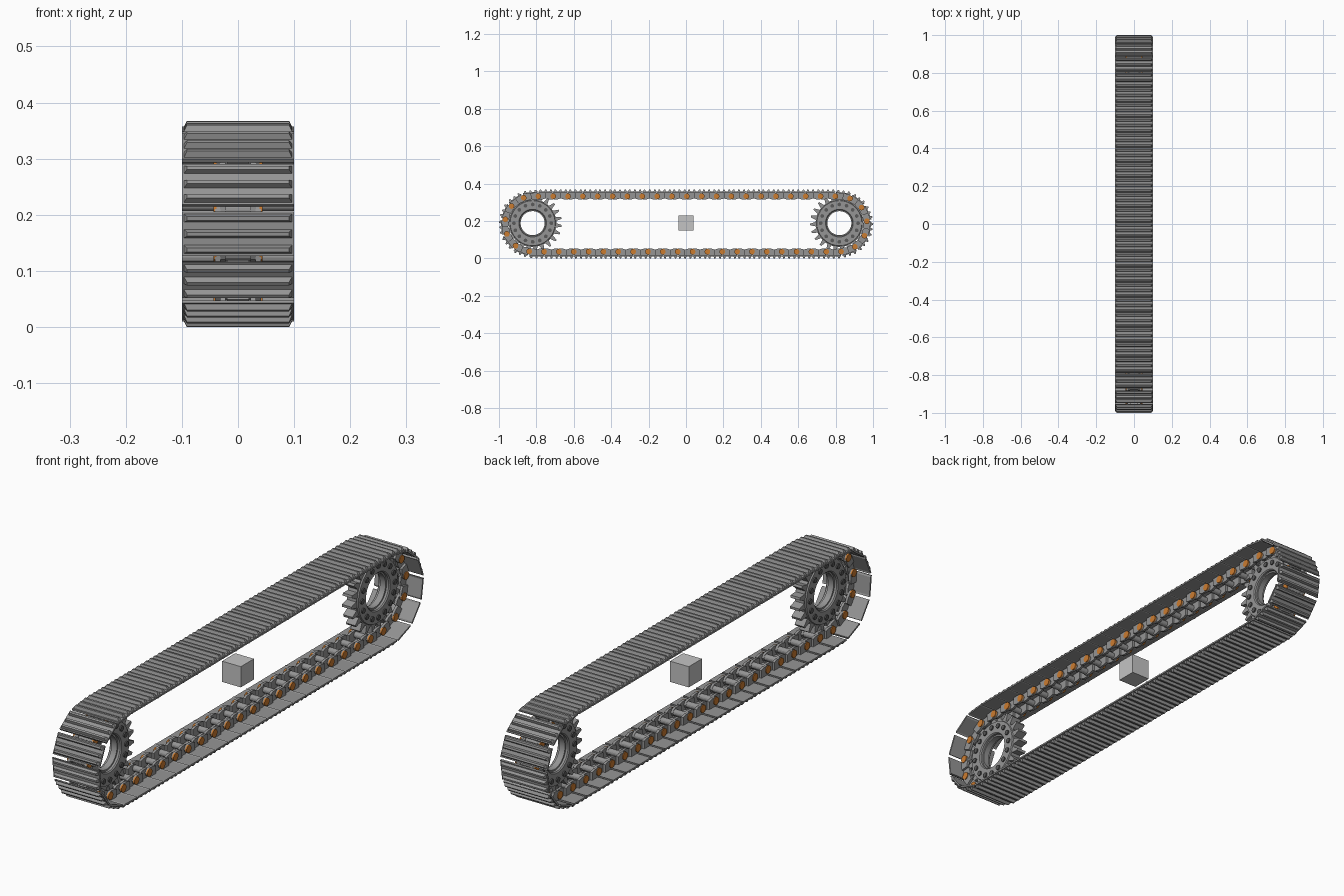
import bpy, bmesh, math
from mathutils import Matrix, Vector

if "Cube" in bpy.data.objects:
    bpy.data.objects.remove(bpy.data.objects["Cube"])


def material(name, rgb):
    m = bpy.data.materials.new(name)
    m.use_nodes = True
    m.diffuse_color = (*rgb, 1)
    m.node_tree.nodes["Principled BSDF"].inputs["Base Color"].default_value = (*rgb, 1)
    return m


STEEL = material("steel grey", (0.3, 0.3, 0.3))
DARK = material("dark bolt steel", (0.1, 0.1, 0.1))
ORANGE = material("orange pin", (0.6, 0.2, 0.03))
PALE = material("pale grey", (0.55, 0.55, 0.55))


def to_mesh(bm, name, mat):
    bmesh.ops.recalc_face_normals(bm, faces=bm.faces)
    me = bpy.data.meshes.new(name)
    bm.to_mesh(me)
    bm.free()
    me.materials.append(mat)
    return me


def place(name, me, matrix=Matrix()):
    ob = bpy.data.objects.new(name, me)
    ob.matrix_world = matrix
    bpy.context.collection.objects.link(ob)
    return ob


def skin(bm, loops, closed=False):
    """Join equal loops of points with quads; cap the ends unless closed."""
    rows = [[bm.verts.new(p) for p in loop] for loop in loops]
    n = len(rows[0])
    pairs = list(zip(rows, rows[1:])) + ([(rows[-1], rows[0])] if closed else [])
    for a, b in pairs:
        for i in range(n):
            bm.faces.new((a[i], a[(i + 1) % n], b[(i + 1) % n], b[i]))
    if not closed:
        bm.faces.new(rows[0])
        bm.faces.new(rows[-1])


def cylinder(bm, x0, x1, radius, y=0, z=0, sides=16):
    ring = [(y + radius * math.cos(math.tau * i / sides),
             z + radius * math.sin(math.tau * i / sides)) for i in range(sides)]
    skin(bm, [[(x, *p) for p in ring] for x in (x0, x1)])


# Track path: a stadium whose points are spaced by arc length
HALF, RADIUS, MID, LINKS = 0.82, 0.148, 0.1835, 53
PERIMETER = 4 * HALF + math.tau * RADIUS
PITCH = PERIMETER / LINKS


def path(s):
    quarter = math.pi * RADIUS / 2
    half_turn = PERIMETER / 2
    s %= PERIMETER
    sign = 1
    if s >= half_turn:
        s, sign = s - half_turn, -1
    if s < quarter:
        a = s / RADIUS
        y, z = -HALF - RADIUS * math.cos(a), RADIUS * math.sin(a)
    elif s < quarter + 2 * HALF:
        y, z = -HALF + s - quarter, RADIUS
    else:
        a = (s - quarter - 2 * HALF) / RADIUS
        y, z = HALF + RADIUS * math.sin(a), RADIUS * math.cos(a)
    return Vector((0, sign * y, MID + sign * z))


# Shoe: lipped plate with three chamfered grouser bars
bm = bmesh.new()
h = PITCH / 2
plate = [(-h, 0.017), (-h + 0.006, 0.019), (h - 0.006, 0.019), (h, 0.022),
         (h, 0.026), (-h, 0.025)]
skin(bm, [[(x, *p) for p in plate] for x in (-0.1, 0.1)])
for t in (-0.028, 0, 0.028):
    levels = []
    for n, half_x, half_t in ((0.024, 0.097, 0.008), (0.036, 0.091, 0.0035)):
        levels.append([(sx * half_x, t + st * half_t, n)
                       for sx, st in ((-1, -1), (1, -1), (1, 1), (-1, 1))])
    skin(bm, levels)
shoe = to_mesh(bm, "shoe", STEEL)

# Link: mirrored pair of cranked side plates, joined by a bushing
bm = bmesh.new()
for side in (-1, 1):
    for end, x0, x1 in ((-1, 0.022, 0.032), (1, 0.031, 0.041)):
        outline = [(-0.004, 0.02), (0.8, 0.02), (1.2, 0.012), (1.35, 0),
                   (1.2, -0.011), (0.95, -0.016), (0.4, -0.016), (-0.004, -0.011)]
        skin(bm, [[(side * x, end * p * h, n) for p, n in outline] for x in (x0, x1)])
cylinder(bm, -0.023, 0.023, 0.012, y=h)
link = to_mesh(bm, "link", STEEL)

# Pin: shaft with a wide cap at each end
bm = bmesh.new()
cylinder(bm, -0.042, 0.042, 0.008, y=h)
for side in (-1, 1):
    cylinder(bm, side * 0.038, side * 0.044, 0.015, y=h)
pin = to_mesh(bm, "pin", ORANGE)

for i in range(LINKS):
    a, b = path(0.0245 + i * PITCH), path(0.0245 + (i + 1) * PITCH)
    t = (b - a).normalized()
    frame = Matrix(((1, 0, 0), t, (0, -t.z, t.y))).transposed().to_4x4()
    frame.translation = (a + b) / 2
    for name, me in (("track_shoe", shoe), ("track_link", link), ("track_pin", pin)):
        place(name, me, frame)

# Sprocket: toothed ring with a raised hub and a stepped bore
TEETH = 23
tooth = ((0.0, 0.127), (0.32, 0.127), (0.55, 0.156), (0.77, 0.156))


def ring(x, radius=None):
    pts = []
    for k in range(TEETH):
        for f, r in tooth:
            a = math.tau * (k + f) / TEETH
            r = radius or r
            pts.append((x, r * math.cos(a), r * math.sin(a)))
    return pts


bm = bmesh.new()
half_section = [(0.02, None), (0.02, 0.122), (0.025, 0.12), (0.025, 0.074),
                (0.021, 0.07), (0.012, 0.07), (0.012, 0.064)]
section = half_section + [(-x, r) for x, r in reversed(half_section)]
skin(bm, [ring(x, r) for x, r in section], closed=True)
sprocket = to_mesh(bm, "sprocket", STEEL)

# Bolts around both faces of the hub
bm = bmesh.new()
for k in range(16):
    a = math.tau * k / 16
    for side in (-1, 1):
        cylinder(bm, side * 0.024, side * 0.03, 0.01,
                 0.1 * math.cos(a), 0.1 * math.sin(a), 12)
bolts = to_mesh(bm, "bolts", DARK)

for name, y in (("front", -HALF), ("back", HALF)):
    at = Matrix.Translation((0, y, 0.188))
    wheel = place(name + "_sprocket", sprocket, at)
    place(name + "_sprocket_bolts", bolts, at)
bpy.context.view_layer.objects.active = wheel
wheel.select_set(True)
bpy.ops.object.shade_smooth_by_angle(angle=math.radians(25))

# Small block in the middle
bm = bmesh.new()
bmesh.ops.create_cube(bm, size=0.08)
place("centre_block", to_mesh(bm, "centre_block", PALE), Matrix.Translation((0, 0, 0.19)))
